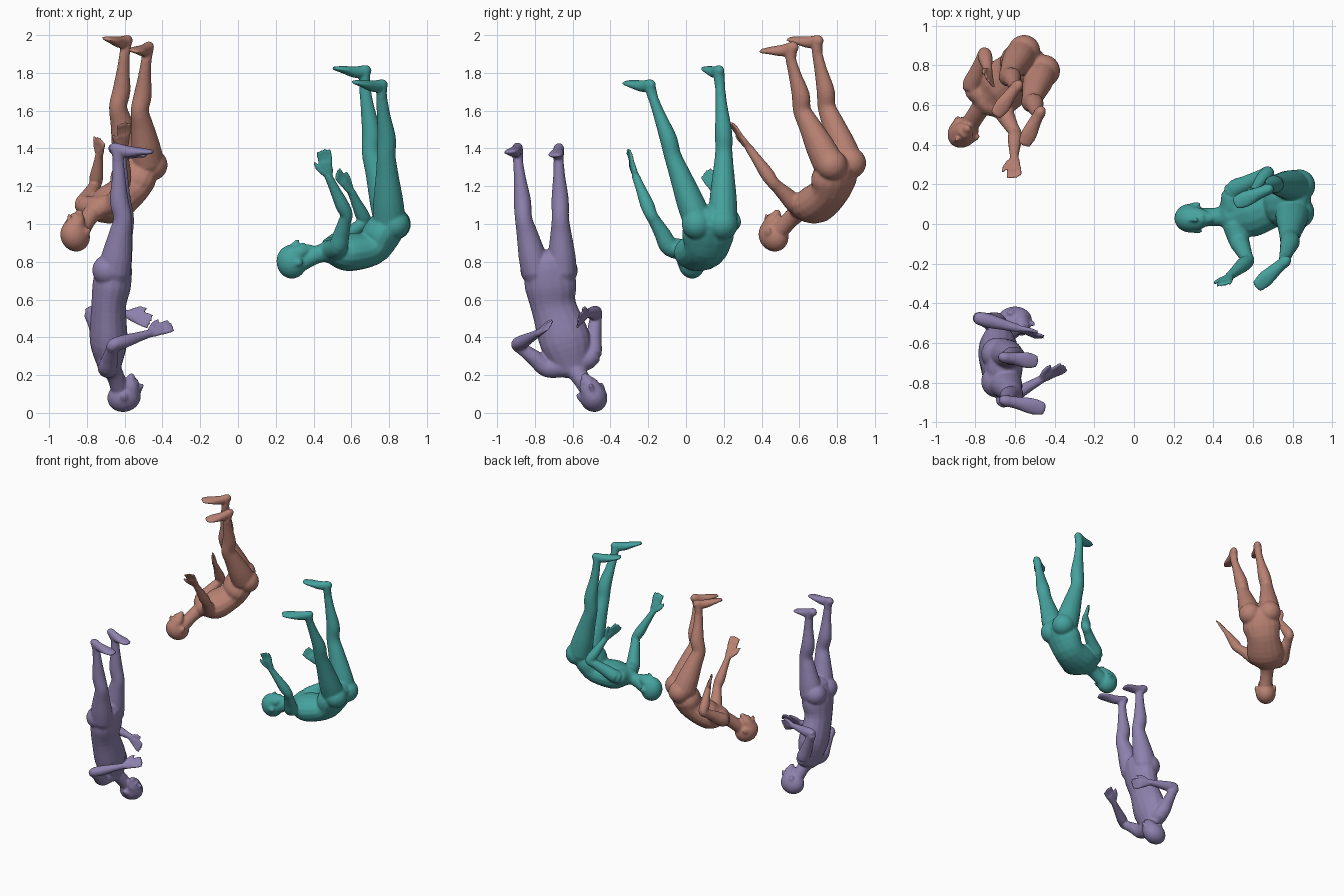
import bpy, bmesh, math
from mathutils import Vector as V, Matrix

if "Cube" in bpy.data.objects:
    bpy.data.objects.remove(bpy.data.objects["Cube"])

def spline(vals, n=4):
    # Catmull-Rom through vectors
    out = []
    for i in range(len(vals) - 1):
        a, b, c, d = vals[max(i-1, 0)], vals[i], vals[i+1], vals[min(i+2, len(vals)-1)]
        for k in range(n):
            t = k / n
            out.append(0.5 * (2*b + (c-a)*t + (2*a-5*b+4*c-d)*t*t + (3*b-a-3*c+d)*t**3))
    return out + [vals[-1]]

def tube(bm, pts, radii, side, seg=16):
    # closed elliptical tube with rounded ends; radii are (side, depth)
    pts = [V(p) for p in pts]
    sides = side if isinstance(side, list) else [V(side)] * len(pts)
    radii = [V((r, r, 0)) if isinstance(r, float) else V((r[0], r[1], 0)) for r in radii]
    P, R, S = spline(pts), spline(radii), spline(sides)
    rows = []
    for i, p in enumerate(P):
        t = (P[min(i+1, len(P)-1)] - P[max(i-1, 0)]).normalized()
        s = (S[i] - t * S[i].dot(t)).normalized()
        rows.append((p, R[i], s, t.cross(s), t))
    def cap(row, sgn):
        p, r, s, f, t = row
        h = min(r.x, r.y)
        return [(p + t*sgn*h*math.sin(a), r*math.cos(a), s, f, t) for a in (0.5, 1.0, 1.4)]
    rows = cap(rows[0], -1)[::-1] + rows + cap(rows[-1], 1)
    rings = [[bm.verts.new(p + s*r.x*math.cos(2*math.pi*j/seg) + f*r.y*math.sin(2*math.pi*j/seg))
              for j in range(seg)] for p, r, s, f, t in rows]
    for a, b in zip(rings, rings[1:]):
        for j in range(seg):
            bm.faces.new((a[j], a[(j+1) % seg], b[(j+1) % seg], b[j]))
    bm.faces.new(rings[0][::-1])
    bm.faces.new(rings[-1])

def ball(bm, c, axes, r):
    m = Matrix([axes[0]*r[0], axes[1]*r[1], axes[2]*r[2]]).transposed().to_4x4()
    m.translation = c
    bmesh.ops.create_uvsphere(bm, u_segments=24, v_segments=14, radius=1, matrix=m)

def head(bm, c, up, fwd, neck):
    c, u, neck = V(c), V(up).normalized(), V(neck)
    f = V(fwd); f = (f - u*f.dot(u)).normalized()
    s = f.cross(u)
    ax = (s, f, u)
    ball(bm, c + u*.022 - f*.008, ax, (.073, .09, .08))            # skull
    tube(bm, [c + u*.02 + f*.03, c - u*.04 + f*.042, c - u*.082 + f*.055],
         [(.062, .05), (.052, .042), (.024, .02)], s)               # face and jaw
    tube(bm, [c + u*.018 + f*.078, c - u*.018 + f*.098], [.008, .012], s)   # nose
    tube(bm, [c - u*.048 + f*.078 - s*.015, c - u*.048 + f*.078 + s*.015], [.009, .009], u)
    for k in (-1, 1):
        ball(bm, c + s*k*.07 - f*.01 - u*.01, ax, (.009, .018, .026))   # ears
    tube(bm, [neck, neck.lerp(c, .4), c - f*.02 - u*.02], [.056, .047, .048], s)

def arm(bm, root, sh, el, wr, tip, spread, thumb):
    root, sh, el, wr, tip = map(V, (root, sh, el, wr, tip))
    sp = V(spread)
    tube(bm, [root.lerp(sh, .35), sh, sh.lerp(el, .4), sh.lerp(el, .8), el, el.lerp(wr, .25),
              el.lerp(wr, .7), wr], [.058, .052, .043, .034, .033, .037, .027, .022], sp)
    d = tip - wr
    L = d.length
    d.normalize()
    s = (sp - d*sp.dot(d)).normalized()
    n = d.cross(s)
    tube(bm, [wr - d*.01, wr + d*L*.25, wr + d*L*.5], [(.021, .018), (.032, .016), (.036, .013)], s)
    for k, ln in zip((-1.5, -.5, .5, 1.5), (.88, .97, 1.0, .9)):     # fingers
        b = wr + d*L*.48 + s*k*.018
        tube(bm, [b, b + d*L*.27*ln + s*k*.003 + n*.003, b + d*L*.47*ln + s*k*.004],
             [.0105, .0095, .008], s, 8)
    b = wr + d*L*.15 + s*thumb*.022
    tube(bm, [b, b + d*.035 + s*thumb*.027, b + d*.068 + s*thumb*.036], [.015, .012, .009], n, 8)

def leg(bm, hip, knee, ankle, heel, toe, side):
    hip, knee, ankle, heel, toe = map(V, (hip, knee, ankle, heel, toe))
    back = (heel - toe).normalized()
    tube(bm, [hip, hip.lerp(knee, .3), hip.lerp(knee, .7), knee, knee.lerp(ankle, .3) + back*.012,
              knee.lerp(ankle, .7) + back*.004, ankle],
         [(.078, .088), (.073, .08), (.057, .061), (.046, .05), (.046, .05), (.032, .036), (.026, .03)], side)
    d = toe - heel
    s = d.cross(ankle - knee)
    tip = toe - d*.07
    tube(bm, [ankle, heel + d*.15], [.028, .03], s)
    inward = (knee - ankle).normalized()
    tube(bm, [heel + d*.1, heel + d*.38 + inward*.012, heel + d*.7 + inward*.004, tip],
         [(.027, .03), (.032, .032), (.042, .02), (.034, .011)], s)

def figure(name, colour, hd, torso, arms, legs):
    bm = bmesh.new()
    pelvis, waist, chest, top = [V(p) for p in torso]
    hs = (V(legs[0][0]) - V(legs[1][0])).normalized()
    ss = (V(arms[0][0]) - V(arms[1][0])).normalized()
    # torso
    tube(bm, [pelvis, pelvis.lerp(waist, .45), waist, chest, top],
         [(.125, .095), (.138, .102), (.12, .092), (.135, .1), (.095, .065)],
         [hs, hs, hs.lerp(ss, .5), ss, ss])
    back = -hs.cross((waist - pelvis).normalized()).normalized()
    for l in legs:                                                  # buttocks
        ball(bm, V(l[0]) + back*.035, (V((1, 0, 0)), V((0, 1, 0)), V((0, 0, 1))), (.082, .082, .082))
        leg(bm, *l, hs)
    for a in arms:
        arm(bm, top, *a)
    head(bm, *hd, top)
    bmesh.ops.recalc_face_normals(bm, faces=bm.faces[:])
    me = bpy.data.meshes.new(name)
    bm.to_mesh(me)
    bm.free()
    ob = bpy.data.objects.new(name, me)
    bpy.context.collection.objects.link(ob)
    mat = bpy.data.materials.new(name + "_colour")
    mat.diffuse_color = (*colour, 1)
    mat.use_nodes = True
    mat.node_tree.nodes["Principled BSDF"].inputs["Base Color"].default_value = mat.diffuse_color
    me.materials.append(mat)
    # fuse all body parts into one smooth skin
    r = ob.modifiers.new("fuse", 'REMESH')
    r.mode, r.voxel_size, r.use_smooth_shade = 'VOXEL', .0075, True
    sm = ob.modifiers.new("soften", 'SMOOTH')
    sm.factor, sm.iterations = .5, 5

# head: centre, up, forward; torso: pelvis to shoulders; arms and legs: left then right
figure("purple_figure", (.27, .22, .42),
       ((-.60, -.50, .105), (.2, .42, -.8), (.9, 0, .3)),
       [(-.655, -.73, .77), (-.685, -.70, .56), (-.685, -.64, .38), (-.68, -.605, .25)],
       [((-.69, -.735, .24), (-.66, -.895, .36), (-.47, -.785, .42), (-.345, -.715, .465), (-.3, .5, .7), 1),
        ((-.69, -.50, .30), (-.785, -.475, .53), (-.59, -.525, .525), (-.455, -.575, .48), (0, .3, 1), 1)],
       [((-.655, -.795, .75), (-.61, -.86, 1.03), (-.635, -.89, 1.34), (-.68, -.885, 1.405), (-.44, -.935, 1.38)),
        ((-.655, -.655, .75), (-.60, -.665, 1.03), (-.62, -.675, 1.35), (-.68, -.67, 1.405), (-.48, -.695, 1.36))])

figure("teal_figure", (.06, .36, .34),
       ((.305, .03, .81), (-1, -.05, -.1), (-.1, -.1, 1)),
       [(.80, .125, 1.0), (.705, .105, .87), (.575, .065, .85), (.49, .04, .855)],
       [((.50, .165, .89), (.675, .26, 1.01), (.60, .165, 1.17), (.52, .10, 1.28), (.5, .8, .3), 1),
        ((.53, -.085, .88), (.575, -.185, 1.05), (.48, -.265, 1.25), (.45, -.31, 1.40), (1, .2, 0), -1)],
       [((.805, .195, 1.02), (.705, .20, 1.38), (.67, .18, 1.73), (.70, .185, 1.81), (.50, .10, 1.825)),
        ((.80, .06, 1.02), (.785, -.07, 1.36), (.76, -.175, 1.67), (.785, -.17, 1.735), (.61, -.325, 1.75))])

figure("salmon_figure", (.48, .22, .17),
       ((-.855, .47, .96), (-.45, -.45, -.65), (-.45, -.5, .6)),
       [(-.53, .80, 1.29), (-.59, .76, 1.17), (-.68, .68, 1.10), (-.745, .625, 1.085)],
       [((-.815, .695, 1.10), (-.755, .86, 1.21), (-.735, .77, 1.36), (-.725, .71, 1.45), (-.5, .6, .5), 1),
        ((-.665, .575, 1.11), (-.60, .46, 1.22), (-.605, .335, 1.40), (-.605, .23, 1.54), (1, .2, .2), -1)],
       [((-.575, .85, 1.34), (-.635, .745, 1.62), (-.60, .695, 1.90), (-.57, .72, 1.97), (-.705, .54, 1.98)),
        ((-.475, .75, 1.33), (-.52, .615, 1.60), (-.485, .555, 1.87), (-.46, .59, 1.94), (-.56, .39, 1.915))])
